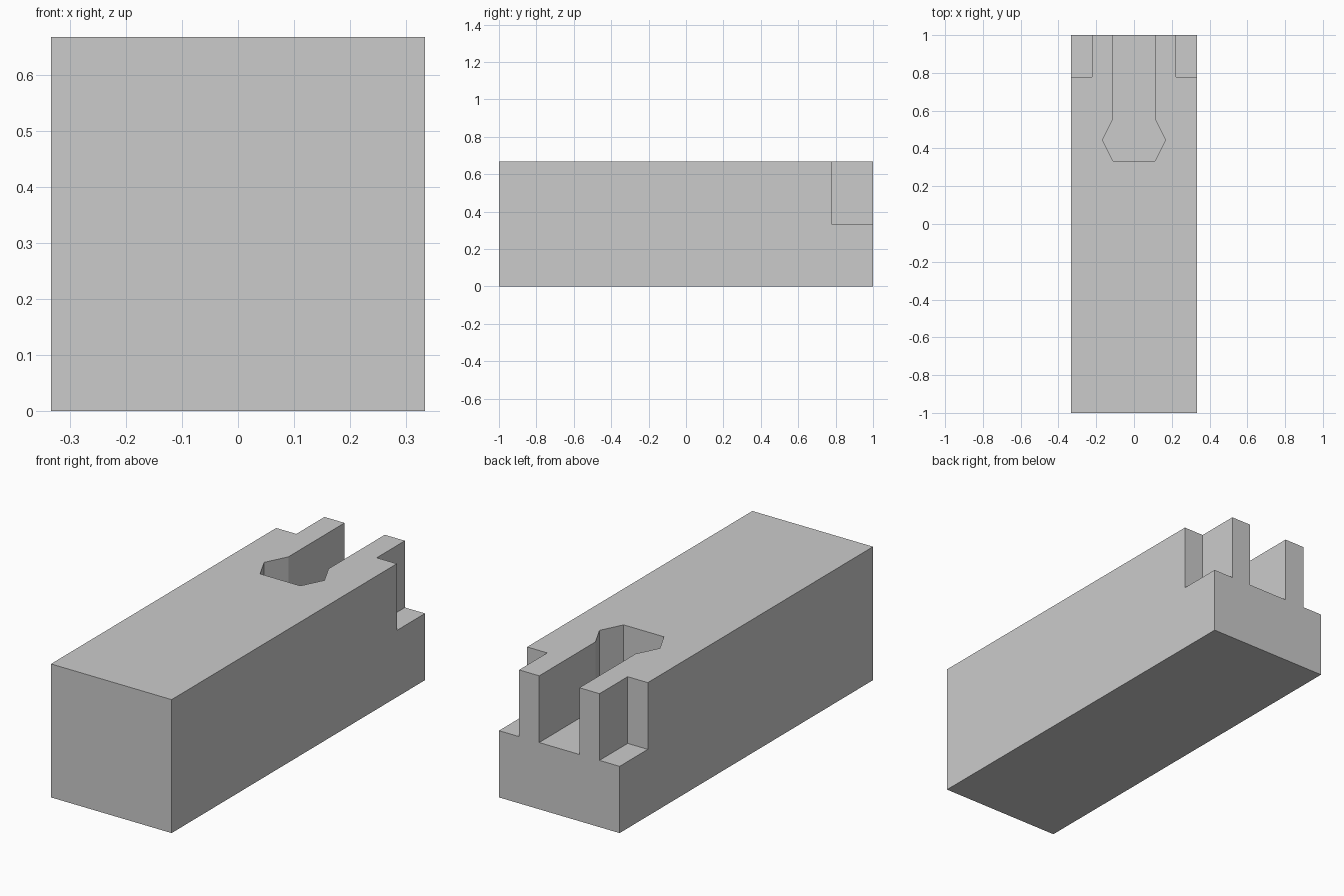
import bpy
import bmesh

default = bpy.data.objects.get("Cube")
if default:
    bpy.data.objects.remove(default, do_unlink=True)

T = 1 / 3      # half width of the block, also the height of the cut floor
N = 2 / 9      # size of the corner notches along y, and their inner x
S = 1 / 9      # half width of the slot

grey = bpy.data.materials.new("plain_grey")
grey.use_nodes = True
colour = (0.6, 0.6, 0.6, 1)
grey.diffuse_color = colour
grey.node_tree.nodes["Principled BSDF"].inputs["Base Color"].default_value = colour


def prism(name, outline, low, high):
    """Extrude a counter-clockwise plan outline from low to high."""
    bm = bmesh.new()
    face = bm.faces.new([bm.verts.new((x, y, low)) for x, y in outline])
    grown = bmesh.ops.extrude_face_region(bm, geom=[face], use_keep_orig=True)
    top = [v for v in grown["geom"] if isinstance(v, bmesh.types.BMVert)]
    bmesh.ops.translate(bm, vec=(0, 0, high - low), verts=top)
    bmesh.ops.recalc_face_normals(bm, faces=bm.faces)
    mesh = bpy.data.meshes.new(name)
    bm.to_mesh(mesh)
    bm.free()
    mesh.materials.append(grey)
    obj = bpy.data.objects.new(name, mesh)
    bpy.context.collection.objects.link(obj)
    return obj


def rectangle(x0, x1, y0, y1):
    return [(x0, y0), (x1, y0), (x1, y1), (x0, y1)]


# Main block
block = prism("block", rectangle(-T, T, -1, 1), 0, 2 * T)

# Slot with a hexagonal pocket at its inner end
half = [(S, T), (0.167, 4 / 9), (S, 5 / 9), (S, 1.2)]
slot = half + [(-x, y) for x, y in reversed(half)]
cutters = [prism("slot_cutter", slot, T, 1)]

# Notches in the two back corners
cutters.append(prism("left_notch_cutter", rectangle(N, 0.5, 1 - N, 1.2), T, 1))
cutters.append(prism("right_notch_cutter", rectangle(-0.5, -N, 1 - N, 1.2), T, 1))

# Cut the block, then discard the cutters
for cutter in cutters:
    cutter.hide_render = True
    cut = block.modifiers.new(cutter.name, "BOOLEAN")
    cut.operation = "DIFFERENCE"
    cut.solver = "EXACT"
    cut.object = cutter
bpy.context.view_layer.update()
evaluated = block.evaluated_get(bpy.context.evaluated_depsgraph_get())
result = bpy.data.meshes.new_from_object(evaluated)
block.modifiers.clear()
block.data = result
result.name = "block"
for cutter in cutters:
    bpy.data.objects.remove(cutter, do_unlink=True)
